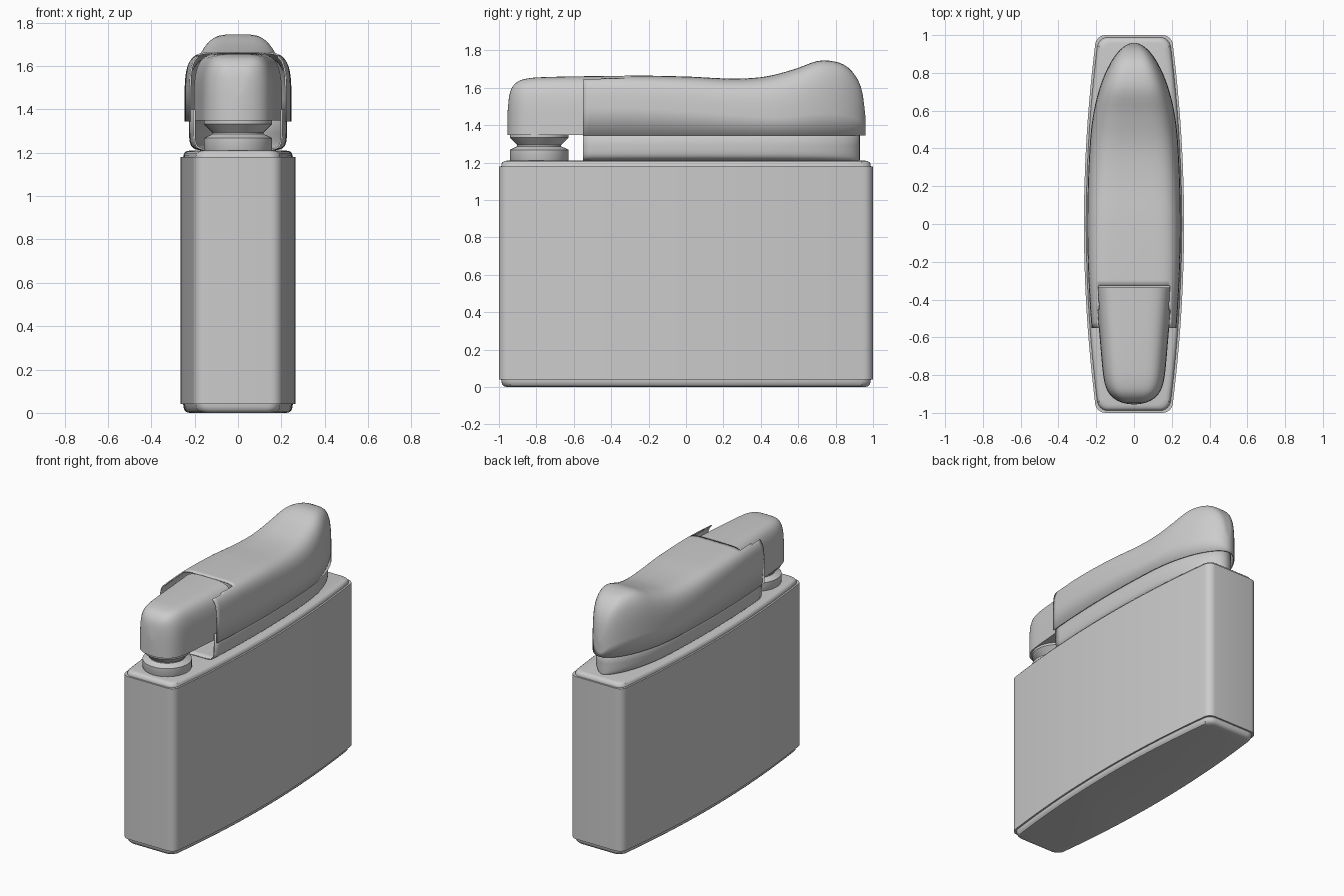
import bpy, bmesh, math

if "Cube" in bpy.data.objects:
    bpy.data.objects.remove(bpy.data.objects["Cube"])


def finish(name, bm, thickness=0.0, angle=35):
    bmesh.ops.remove_doubles(bm, verts=bm.verts, dist=1e-4)
    bmesh.ops.recalc_face_normals(bm, faces=bm.faces)
    me = bpy.data.meshes.new(name)
    bm.to_mesh(me)
    bm.free()
    ob = bpy.data.objects.new(name, me)
    bpy.context.collection.objects.link(ob)
    bpy.ops.object.select_all(action='DESELECT')
    ob.select_set(True)
    bpy.context.view_layer.objects.active = ob
    bpy.ops.object.shade_smooth_by_angle(angle=math.radians(angle))
    if thickness:
        mod = ob.modifiers.new("wall", 'SOLIDIFY')
        mod.thickness = thickness
        mod.offset = 0
    return ob


def curve(keys, y):
    """Smooth Hermite interpolation through (y, value) keys."""
    if y <= keys[0][0]:
        return keys[0][1]
    if y >= keys[-1][0]:
        return keys[-1][1]

    def slope(i):
        a, b = keys[max(i - 1, 0)], keys[min(i + 1, len(keys) - 1)]
        return (b[1] - a[1]) / (b[0] - a[0])
    i = max(k for k in range(len(keys) - 1) if keys[k][0] <= y)
    (x0, v0), (x1, v1) = keys[i], keys[i + 1]
    h = x1 - x0
    t = (y - x0) / h
    return (v0 * (2*t**3 - 3*t*t + 1) + v1 * (3*t*t - 2*t**3)
            + h * slope(i) * (t**3 - 2*t*t + t) + h * slope(i + 1) * (t**3 - t*t))


def stations(y0, knee, end, n_flat, n_round):
    """Even spacing up to the knee, then tightening towards the rounded end."""
    ys = [y0 + (knee - y0) * i / n_flat for i in range(n_flat)]
    return ys + [knee + (end - knee) * math.sin(math.pi / 2 * i / n_round)
                 for i in range(n_round + 1)]


def arch_loft(ys, width, top, zb, power, closed=False, n=36):
    """Loft of superellipse arches standing on height zb."""
    bm = bmesh.new()
    rows = []
    for y in ys:
        w, h, p = width(y), top(y) - zb, 2 / power(y)
        row = []
        for i in range(n + 1):
            a = math.pi * i / n
            c, s = math.cos(a), max(math.sin(a), 0)
            if i == n:
                s = 0
            row.append(bm.verts.new((math.copysign(w * abs(c)**p, c), y, zb + h * s**p)))
        rows.append(row)
    for r0, r1 in zip(rows, rows[1:]):
        for i in range(n):
            bm.faces.new((r0[i], r0[i + 1], r1[i + 1], r1[i]))
        if closed:
            bm.faces.new((r0[n], r0[0], r1[0], r1[n]))
    if closed:
        bm.faces.new(rows[0])
    return bm


def taper(y, knee, end, p):
    t = min(max((y - knee) / (end - knee), 0), 1)
    return math.sqrt(max(1 - t**p, 0))


# bowed case outline with rounded corners, inset by d
def outline(d):
    half, r = [], 0.055
    for i in range(-12, 13):
        y = i / 12 * 0.945
        half.append((0.265 - 0.066 * y * y - d, y * (0.945 - d * 0.3) / 0.945))
    for i in range(1, 7):
        a = math.pi / 2 * i / 6
        half.append((0.206 - r + r * math.cos(a) - d, 0.945 - d + r * math.sin(a)))
    quarter = [p for p in half if p[1] > 1e-6]
    right = [(x, -y) for x, y in reversed(quarter)] + [(0.265 - d, 0)] + quarter
    return right + [(-x, y) for x, y in reversed(right)]


def stack(name, rings):
    bm = bmesh.new()
    loops = [[bm.verts.new((x, y, z)) for x, y in outline(d)] for d, z in rings]
    m = len(loops[0])
    for a, b in zip(loops, loops[1:]):
        for i in range(m):
            bm.faces.new((a[i], a[(i + 1) % m], b[(i + 1) % m], b[i]))
    bm.faces.new(loops[0])
    bm.faces.new(loops[-1])
    return finish(name, bm)


# case and its end plates
stack("case_body", [(0, 0.04), (0, 1.18)])
edge = [(0.012, 0), (0.013, 0.009), (0.017, 0.019), (0.026, 0.027), (0.042, 0.03)]
stack("top_plate", [(d, 1.18 + z) for d, z in edge])
stack("bottom_plate", [(d, 0.04 - z * 1.33) for d, z in edge])

# thumb lever: hollow shell with a notch for the snuffer cap
lever_top = [(-0.55, 1.66), (-0.33, 1.662), (0, 1.656), (0.25, 1.645), (0.42, 1.655),
             (0.58, 1.695), (0.7, 1.738), (0.77, 1.74), (0.85, 1.715),
             (0.91, 1.65), (0.94, 1.57), (0.955, 1.45)]
bm = arch_loft(stations(-0.55, 0.49, 0.955, 33, 20),
               lambda y: (0.243 - 0.075 * y * y) * taper(y, 0.4, 0.955, 2.6),
               lambda y: curve(lever_top, y), 1.345,
               lambda y: 6.5 - 2.5 * min(max((y + 0.3) / 0.8, 0), 1))
notch = [f for f in bm.faces if f.calc_center_median().y < -0.33
         and abs(f.calc_center_median().x) < 0.188]
bmesh.ops.delete(bm, geom=notch, context='FACES')
finish("thumb_lever", bm, 0.008)

# tray under the lever (an upside-down arch)
bm = arch_loft(stations(-0.55, 0.45, 0.925, 20, 18),
               lambda y: (0.222 - 0.07 * y * y) * taper(y, 0.38, 0.925, 2.8),
               lambda y: 1.213, 1.40, lambda y: 9)
finish("lever_tray", bm, 0.008)

# snuffer cap over the wick
cap_top = [(-0.955, 1.46), (-0.945, 1.56), (-0.92, 1.615), (-0.87, 1.645),
           (-0.75, 1.657), (-0.34, 1.664)]
bm = arch_loft(stations(-0.335, -0.65, -0.955, 10, 20),
               lambda y: (0.203 + (y + 0.35) * 0.085) * taper(y, -0.6, -0.955, 7),
               lambda y: curve(cap_top, y), 1.348, lambda y: 4.5, closed=True)
finish("snuffer_cap", bm)

# turned wick collar and snuffer cone
profile = [(0, 1.2), (0.15, 1.2), (0.157, 1.215), (0.157, 1.268), (0.118, 1.287),
           (0.118, 1.294), (0.157, 1.333), (0.157, 1.352), (0, 1.352)]
bm = bmesh.new()
vs = [bm.verts.new((r, -0.785, z)) for r, z in profile]
es = [bm.edges.new(p) for p in zip(vs, vs[1:])]
bmesh.ops.spin(bm, geom=vs + es, cent=(0, -0.785, 0), axis=(0, 0, 1),
               angle=math.tau, steps=48)
finish("wick_collar", bm, angle=25)
